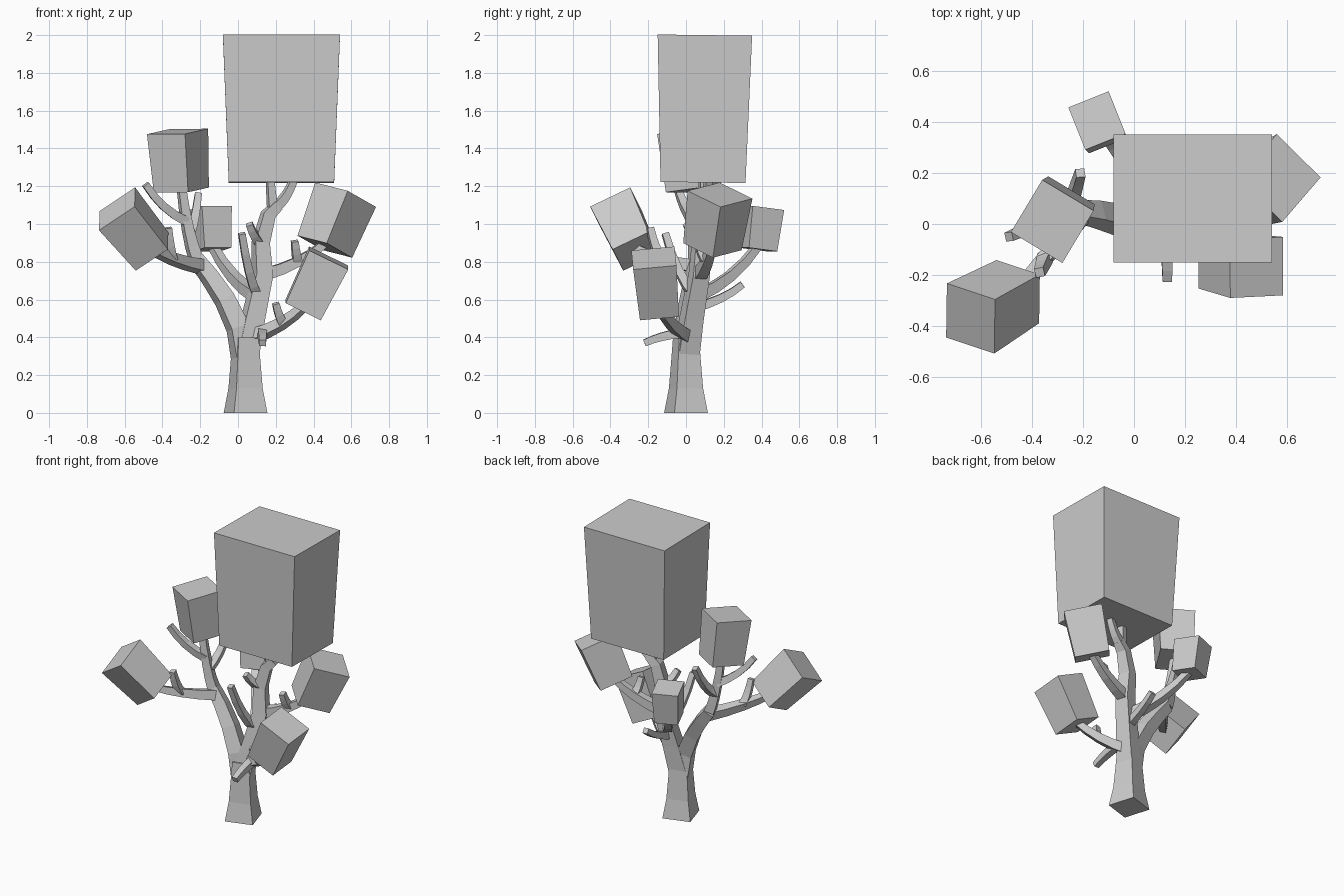
import bpy, bmesh, math
from mathutils import Vector

cube = bpy.data.objects.get("Cube")
if cube:
    bpy.data.objects.remove(cube, do_unlink=True)

colour = (0.6, 0.6, 0.6, 1)
grey = bpy.data.materials.new("plain_grey")
grey.use_nodes = True
grey.diffuse_color = colour
grey.node_tree.nodes["Principled BSDF"].inputs["Base Color"].default_value = colour

UP = Vector((0, 0, 1))
TWIST = Vector((math.cos(0.3), math.sin(0.3), 0))


def loft(name, rings):
    """Closed solid through a list of four-cornered rings."""
    bm = bmesh.new()
    loops = [[bm.verts.new(corner) for corner in ring] for ring in rings]
    for lower, upper in zip(loops, loops[1:]):
        for i in range(4):
            bm.faces.new((lower[i - 1], lower[i], upper[i], upper[i - 1]))
    bm.faces.new(loops[0])
    bm.faces.new(loops[-1])
    bmesh.ops.recalc_face_normals(bm, faces=bm.faces)
    mesh = bpy.data.meshes.new(name)
    bm.to_mesh(mesh)
    bm.free()
    mesh.materials.append(grey)
    bpy.context.collection.objects.link(bpy.data.objects.new(name, mesh))


def rectangle(centre, side, normal, width, depth):
    """Corners of a rectangle across the given normal."""
    across = (side - normal * side.dot(normal)).normalized() * width / 2
    along = normal.cross(across).normalized() * depth / 2
    return [centre - across - along, centre + across - along,
            centre + across + along, centre - across + along]


def limb(name, points, thick, thin):
    """Square limb along a path, easing from thick to thin."""
    path = [Vector(p) for p in points]
    last = len(path) - 1
    side = TWIST
    rings = []
    for i, point in enumerate(path):
        before, after = path[max(i - 1, 0)], path[min(i + 1, last)]
        tangent = (after - before).normalized()
        if abs(side.dot(tangent)) > 0.9:
            side = UP
        side = (side - tangent * side.dot(tangent)).normalized()
        width = thick + (thin - thick) * i / last
        rings.append(rectangle(point, side, tangent, width, width))
    loft(name, rings)
    return path


def grow(name, parent, share, tip, thick=0.05, thin=0.036):
    """Limb that leaves its parent sideways and then turns upward."""
    place = share * (len(parent) - 1)
    index = min(int(place), len(parent) - 2)
    start = parent[index].lerp(parent[index + 1], place - index)
    tip = Vector(tip)
    elbow = start.lerp(tip, 0.6)
    elbow.z = start.z + (tip.z - start.z) * 0.3
    steps = [i / 4 for i in range(5)]
    return limb(name, [start.lerp(elbow, t).lerp(elbow.lerp(tip, t), t) for t in steps],
                thick, thin)


def foliage(name, base, top, side, width, depth):
    """Box of leaves, slightly narrower at the base."""
    base, top, side = Vector(base), Vector(top), Vector(side)
    axis = (top - base).normalized()
    loft(name, [rectangle(base, side, axis, width * 0.9, depth * 0.9),
                rectangle(top, side, axis, width, depth)])


def bough(name, parent, share, base, top, side, width, depth):
    """Branch that ends inside its own box of leaves."""
    inside = Vector(base).lerp(Vector(top), 0.1)
    foliage(name + "_foliage", base, top, side, width, depth)
    return grow(name + "_branch", parent, share, inside, thick=0.065, thin=0.04)


# Trunk with a flared, twisted square foot
loft("trunk", [rectangle(Vector((0.04, 0, z)), TWIST, UP, width, width)
               for z, width in ((0, 0.185), (0.13, 0.145), (0.28, 0.125), (0.4, 0.11))])

# Main limbs
right_limb = limb("right_limb", [
    (0.04, 0, 0.3), (0.08, 0.03, 0.5), (0.13, 0.07, 0.73),
    (0.12, 0.08, 0.9), (0.16, 0.09, 1.05), (0.21, 0.1, 1.1)], thick=0.115, thin=0.055)
left_limb = limb("left_limb", [
    (0.03, 0, 0.3), (0, 0, 0.45), (-0.07, 0.02, 0.6),
    (-0.15, 0.04, 0.72), (-0.22, 0.05, 0.81)], thick=0.11, thin=0.07)

# Crown with two forks under it
foliage("crown_foliage", (0.23, 0.09, 1.22), (0.23, 0.1, 2), (1, 0, 0), 0.62, 0.5)
grow("crown_fork_inner", right_limb, 0.9, (0.17, 0.09, 1.25))
grow("crown_fork_outer", right_limb, 1, (0.3, 0.12, 1.25))

# Branches with their boxes of leaves
upper_left = bough("upper_left", left_limb, 1, (-0.3, 0.04, 1.18), (-0.32, 0.01, 1.49),
                   (0.6, 1, 0.1), 0.24, 0.235)
front_left = bough("front_left", left_limb, 0.9, (-0.455, -0.265, 0.855),
                   (-0.64, -0.37, 1.08), (0, -2, -1), 0.235, 0.235)
right = bough("right", right_limb, 0.4, (0.46, 0.14, 0.88), (0.57, 0.18, 1.155),
              (0.7, -0.7, -0.2), 0.245, 0.245)
front_right = bough("front_right", right_limb, 0.1, (0.345, -0.145, 0.545),
                    (0.48, -0.17, 0.82), (0, 1, 0.1), 0.23, 0.23)
back = bough("back", right_limb, 0.3, (-0.135, 0.38, 0.865), (-0.145, 0.405, 1.085),
             (1, 0.4, 0), 0.17, 0.18)

# Bare twigs
grow("front_low_twig", front_right, 0.2, (0.13, -0.22, 0.37))
grow("front_right_twig", front_right, 0.55, (0.2, -0.13, 0.58))
grow("front_left_twig", front_left, 0.5, (-0.37, -0.19, 0.98))
grow("left_high_twig", upper_left, 0.6, (-0.49, -0.05, 1.21))
grow("left_back_twig", upper_left, 0.4, (-0.21, 0.2, 1.16))
grow("right_twig", right, 0.5, (0.3, 0.06, 0.91))
grow("centre_twig", right_limb, 0.3, (0.02, -0.11, 0.95))
grow("back_twig", right_limb, 0.25, (0.1, 0.3, 0.68))
grow("upper_twig", right_limb, 0.6, (0.06, 0, 1))
